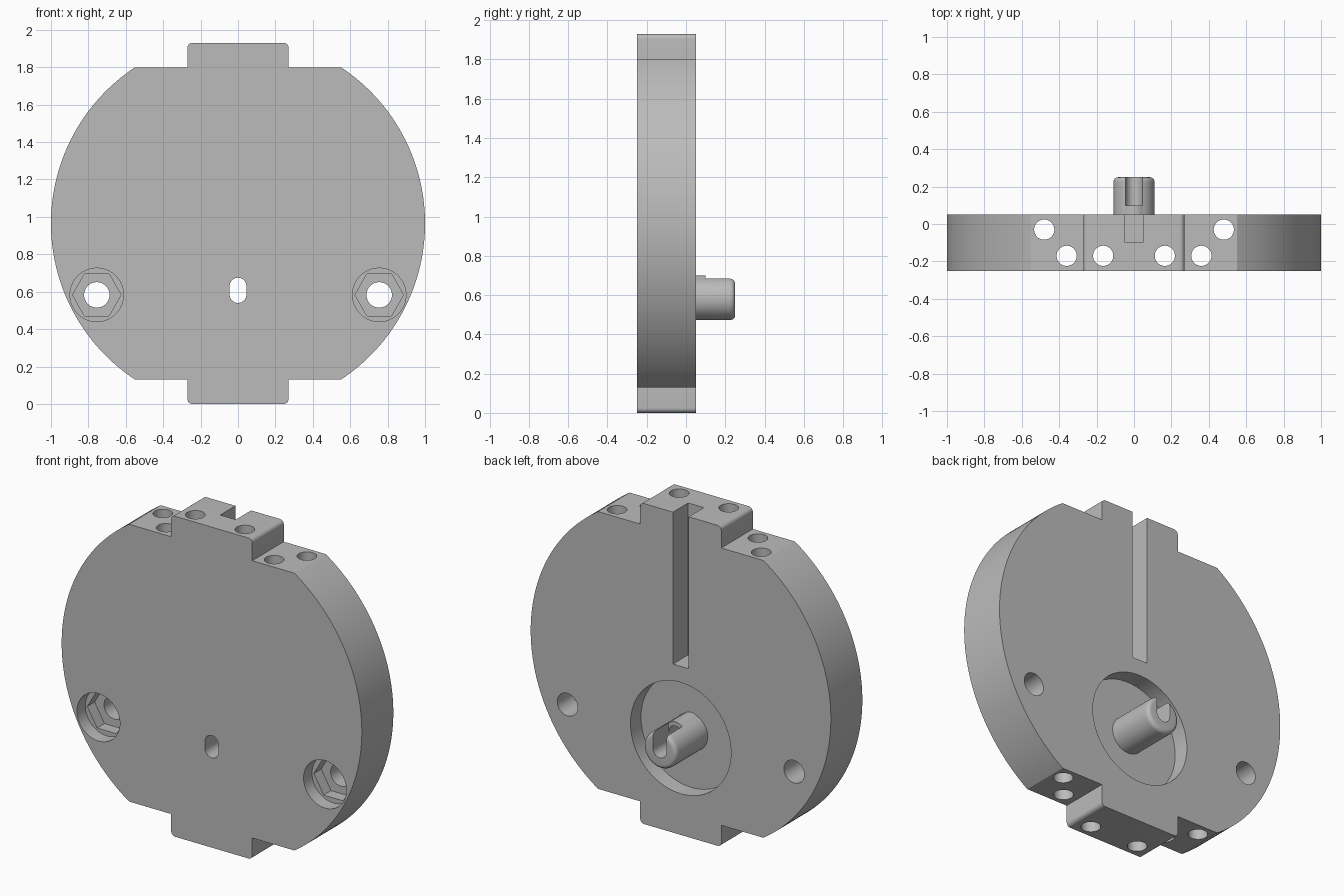
import bpy, bmesh
from math import sin, cos, radians, degrees, asin

cube = bpy.data.objects.get("Cube")
if cube:
    bpy.data.objects.remove(cube, do_unlink=True)

grey = bpy.data.materials.new("plain_grey")
grey.use_nodes = True
grey.diffuse_color = (0.5, 0.5, 0.5, 1)
grey.node_tree.nodes["Principled BSDF"].inputs["Base Color"].default_value = (0.5, 0.5, 0.5, 1)

FRONT, BACK, FLOOR = -0.25, 0.05, -0.05
MID_Z, TOP, PIN_Z = 0.965, 1.93, 0.583


def arc(cx, cy, r, start, end, steps):
    """Points on an arc, angles in degrees."""
    angles = [radians(start + (end - start) * i / steps) for i in range(steps + 1)]
    return [(cx + r * cos(a), cy + r * sin(a)) for a in angles]


def circle(cx, cy, r, sides=64):
    return arc(cx, cy, r, 0, 360, sides)[:-1]


def stadium(z0, z1, r):
    return arc(0, z1, r, 0, 180, 16) + arc(0, z0, r, 180, 360, 16)


def rect(x0, x1, z0, z1):
    return [(x0, z0), (x1, z0), (x1, z1), (x0, z1)]


def prism(name, outline, a, b, axis="y", round_end=0):
    """Extrude an outline along y (outline in x, z) or z (outline in x, y)."""
    place = (lambda u, v, t: (u, t, v)) if axis == "y" else (lambda u, v, t: (u, v, t))
    bm = bmesh.new()
    near = [bm.verts.new(place(u, v, a)) for u, v in outline]
    far = [bm.verts.new(place(u, v, b)) for u, v in outline]
    bm.faces.new(near)
    end = bm.faces.new(far)
    for i in range(len(near)):
        j = (i + 1) % len(near)
        bm.faces.new((near[i], near[j], far[j], far[i]))
    bmesh.ops.recalc_face_normals(bm, faces=bm.faces)
    if round_end:
        bmesh.ops.bevel(bm, geom=list(end.edges), offset=round_end, segments=6,
                        profile=0.5, affect="EDGES")
    mesh = bpy.data.meshes.new(name)
    bm.to_mesh(mesh)
    bm.free()
    mesh.materials.append(grey)
    obj = bpy.data.objects.new(name, mesh)
    bpy.context.collection.objects.link(obj)
    return obj


def activate(obj):
    bpy.ops.object.select_all(action="DESELECT")
    obj.select_set(True)
    bpy.context.view_layer.objects.active = obj


def combine(obj, tool, operation="DIFFERENCE"):
    """Apply a boolean and discard the tool."""
    activate(obj)
    mod = obj.modifiers.new("boolean", "BOOLEAN")
    mod.operation, mod.solver, mod.object = operation, "EXACT", tool
    bpy.ops.object.modifier_apply(modifier=mod.name)
    bpy.data.objects.remove(tool, do_unlink=True)


# Disc with flats and a rounded tab at top and bottom
flat = 0.835
limit = degrees(asin(flat))
tab, fillet = 0.27, 0.025
half = arc(tab - fillet, TOP - fillet, fillet, 90, 0, 6)
half += [(tab, MID_Z + flat)]
half += arc(0, MID_Z, 1, limit, -limit, 72)
half += [(tab, MID_Z - flat)]
half += arc(tab - fillet, fillet, fillet, 0, -90, 6)
body = prism("disc_body", half + [(-x, z) for x, z in reversed(half)], FRONT, BACK)

# Back recess and upright groove
combine(body, prism("recess_cutter", circle(0, PIN_Z, 0.335, 96), FLOOR, 0.2))
combine(body, prism("groove_cutter", rect(-0.052, 0.052, 1.015, 2.1), -0.095, 0.2))

for side in (-1, 1):
    # Bolt hole with round counterbore and hexagonal nut pocket
    x = side * 0.755
    combine(body, prism("bolt_cutter", circle(x, PIN_Z, 0.068, 48), -0.4, 0.2))
    combine(body, prism("nut_cutter", circle(x, PIN_Z, 0.13, 6), -0.4, FRONT + 0.15))
    combine(body, prism("counterbore_cutter", circle(x, PIN_Z, 0.143), -0.4, FRONT + 0.08))
    # Vertical through holes
    for hx, hy in ((0.48, -0.03), (0.36, -0.17), (0.165, -0.17)):
        combine(body, prism("hole_cutter", circle(side * hx, hy, 0.054, 40), -0.2, 2.2, "z"))

# Centre pin with a small collar at the slot
pin = prism("centre_pin", circle(0, PIN_Z, 0.11), FLOOR, 0.25, round_end=0.025)
combine(pin, prism("slot_collar", stadium(0.585, 0.63, 0.07), FLOOR, 0.1), "UNION")
combine(pin, prism("open_slot_cutter", stadium(0.585, 0.9, 0.045), 0.1, 0.4))

# Oblong hole through pin and disc
for part in (body, pin):
    combine(part, prism("oblong_cutter", stadium(0.585, 0.63, 0.045), -0.4, 0.4))
    activate(part)
    bpy.ops.object.shade_smooth_by_angle(angle=radians(30))
